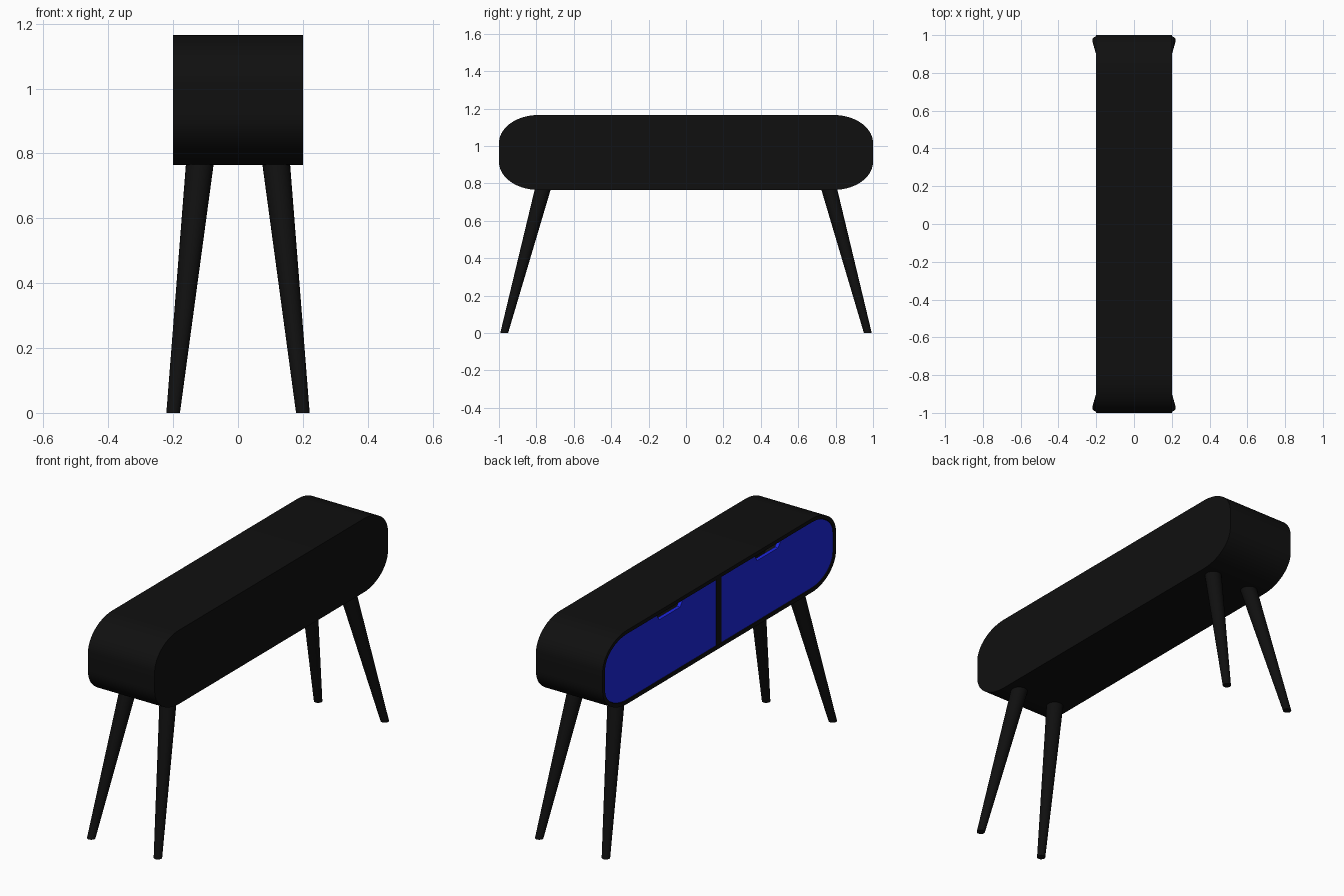
import bpy, bmesh, math
from mathutils import Vector

if "Cube" in bpy.data.objects:
    bpy.data.objects.remove(bpy.data.objects["Cube"])

ZC = 0.965          # cabinet mid height
SEG = 14            # segments per rounded corner


def material(name, color):
    m = bpy.data.materials.new(name)
    m.diffuse_color = (*color, 1)
    m.use_nodes = True
    m.node_tree.nodes["Principled BSDF"].inputs["Base Color"].default_value = m.diffuse_color
    return m


black = material("black", (0.005, 0.005, 0.005))
blue = material("blue", (0.012, 0.02, 0.75))


def finish(name, bm, mat):
    bmesh.ops.recalc_face_normals(bm, faces=bm.faces)
    mesh = bpy.data.meshes.new(name)
    bm.to_mesh(mesh)
    bm.free()
    ob = bpy.data.objects.new(name, mesh)
    bpy.context.collection.objects.link(ob)
    mesh.materials.append(mat)
    bpy.ops.object.select_all(action='DESELECT')
    ob.select_set(True)
    bpy.context.view_layer.objects.active = ob
    bpy.ops.object.shade_smooth_by_angle(angle=math.radians(35))
    return ob


def corner(hy, hz, ry, rz, a0):
    # one elliptical corner of the capsule outline, as (y, z)
    pts = []
    for i in range(SEG + 1):
        a = a0 + math.pi / 2 * i / SEG
        c, s = math.cos(a), math.sin(a)
        sy = 1 if math.cos(a0 + math.pi / 4) > 0 else -1
        sz = 1 if math.sin(a0 + math.pi / 4) > 0 else -1
        pts.append((sy * (hy - ry) + ry * c, ZC + sz * (hz - rz) + rz * s))
    return pts


def outline(inset):
    hy, hz, ry, rz = 1 - inset, 0.2 - inset, 0.21 - inset, 0.15 - inset
    return [p for k in range(4) for p in corner(hy, hz, ry, rz, k * math.pi / 2)]


# Cabinet shell: hollow tube, closed at the back, open towards -x
bm = bmesh.new()
rings = [[bm.verts.new((x, y, z)) for y, z in outline(t)]
         for x, t in ((0.2, 0), (-0.2, 0), (-0.2, 0.02), (0.18, 0.02))]
for a, b in zip(rings, rings[1:]):
    for i in range(len(a)):
        j = (i + 1) % len(a)
        bm.faces.new((a[i], a[j], b[j], b[i]))
bm.faces.new(rings[0])
bm.faces.new(rings[3])
finish("cabinet_shell", bm, black)

# Divider between the two drawers
bm = bmesh.new()
bmesh.ops.create_cube(bm, size=1)
for v in bm.verts:
    v.co = Vector((v.co.x * 0.38 - 0.008, v.co.y * 0.04, v.co.z * 0.362 + ZC))
finish("divider", bm, black)

# Drawer fronts: rounded outer end, finger notch in the top edge
for side, name in ((1, "left_drawer_front"), (-1, "right_drawer_front")):
    hz, t = 0.178, 0.022
    top, bot = ZC + hz, ZC - hz
    args = (1 - t, hz, 0.21 - t, 0.15 - t)
    pts = [(0.022, bot)] + corner(*args, -math.pi / 2) + corner(*args, 0)
    pts += [(0.53, top), (0.51, top - 0.03), (0.33, top - 0.03), (0.31, top), (0.022, top)]
    bm = bmesh.new()
    face = bm.faces.new([bm.verts.new((-0.196, side * y, z)) for y, z in pts])
    ext = bmesh.ops.extrude_face_region(bm, geom=[face], use_keep_orig=True)
    for v in ext['geom']:
        if isinstance(v, bmesh.types.BMVert):
            v.co.x += 0.02
    finish(name, bm, blue)

# Splayed tapered legs
for sx, xn in ((1, "back"), (-1, "drawer_side")):
    for sy, yn in ((1, "left"), (-1, "right")):
        bm = bmesh.new()
        foot = Vector((sx * 0.2, sy * 0.972, 0))
        head = Vector((sx * 0.117, sy * 0.764, 0.775))
        loops = []
        for c, r in ((foot, 0.021), (head, 0.043)):
            loops.append([bm.verts.new(c + Vector((r * math.cos(a), r * math.sin(a), 0)))
                          for a in (math.tau * i / 24 for i in range(24))])
        for i in range(24):
            j = (i + 1) % 24
            bm.faces.new((loops[0][i], loops[0][j], loops[1][j], loops[1][i]))
        for loop in loops:
            bm.faces.new(loop)
        finish(f"{xn}_{yn}_leg", bm, black)
